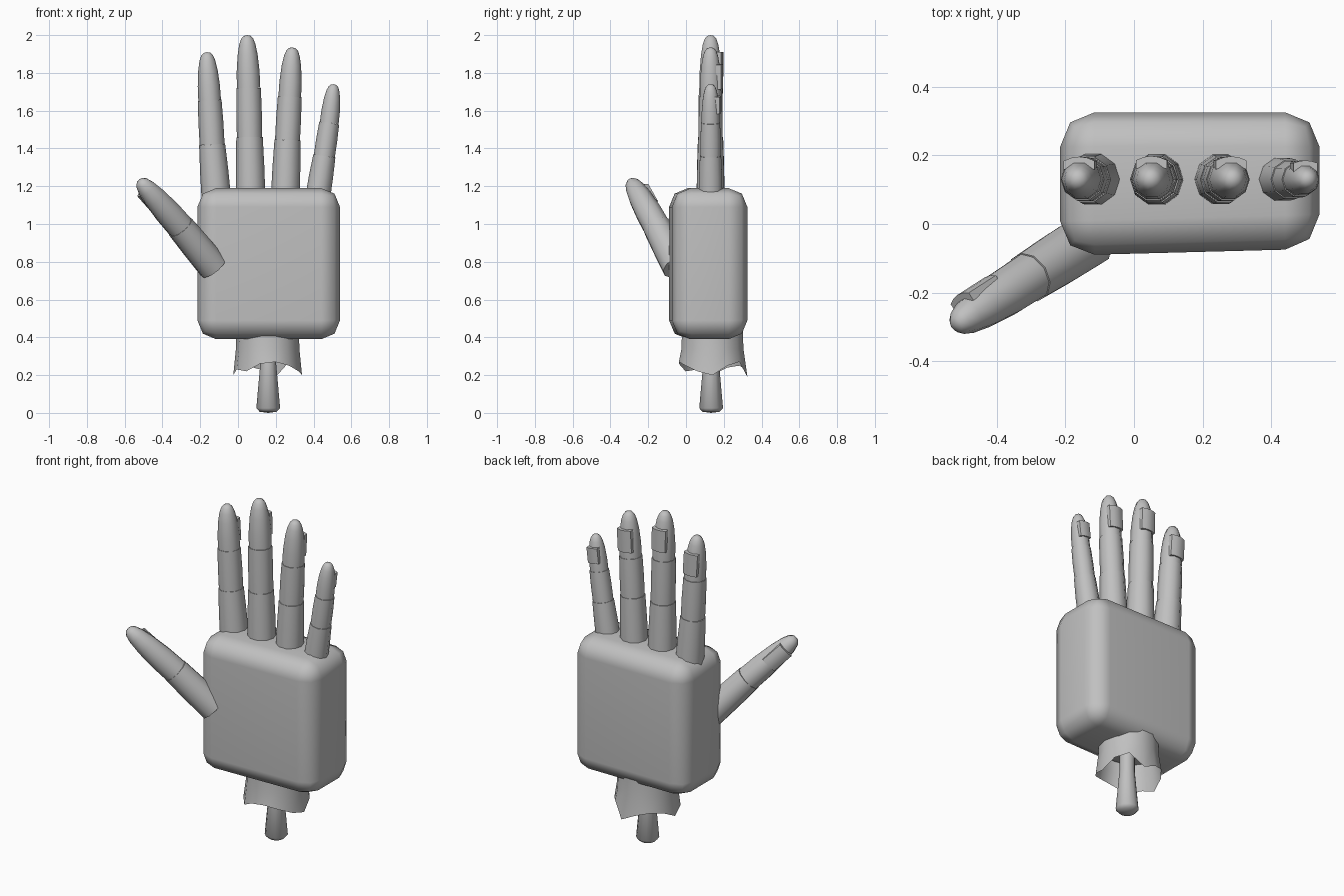
import bpy, bmesh, math
from mathutils import Vector, Matrix

if "Cube" in bpy.data.objects:
    bpy.data.objects.remove(bpy.data.objects["Cube"])

skin = bpy.data.materials.new("plain_grey")
skin.diffuse_color = (0.53, 0.53, 0.53, 1)
skin.use_nodes = True
skin.node_tree.nodes["Principled BSDF"].inputs["Base Color"].default_value = skin.diffuse_color


def finish(name, bm, angle=50, matrix=None):
    bmesh.ops.recalc_face_normals(bm, faces=bm.faces)
    mesh = bpy.data.meshes.new(name)
    bm.to_mesh(mesh)
    bm.free()
    mesh.materials.append(skin)
    ob = bpy.data.objects.new(name, mesh)
    bpy.context.collection.objects.link(ob)
    if matrix:
        ob.matrix_world = matrix
    bpy.ops.object.select_all(action='DESELECT')
    ob.select_set(True)
    bpy.context.view_layer.objects.active = ob
    bpy.ops.object.shade_smooth_by_angle(angle=math.radians(angle))
    return ob


def frame(origin, axis, back):
    """Local z along the axis, local y towards the back of the hand."""
    z = Vector(axis).normalized()
    y = Vector(back)
    y = (y - z * y.dot(z)).normalized()
    x = y.cross(z)
    m = Matrix((x, y, z)).transposed().to_4x4()
    m.translation = Vector(origin)
    return m


def lathe(name, profile, matrix, sides=10):
    """Turn (radius, height) points around local z; radius 0 makes a pole."""
    bm = bmesh.new()
    rings = []
    for r, h in profile:
        if r == 0:
            rings.append([bm.verts.new((0, 0, h))] * sides)
        else:
            rings.append([bm.verts.new((r * math.cos(math.tau * i / sides),
                                        r * math.sin(math.tau * i / sides), h))
                          for i in range(sides)])
    for a, b in zip(rings, rings[1:]):
        for i in range(sides):
            j = (i + 1) % sides
            quad = list(dict.fromkeys((a[i], a[j], b[j], b[i])))
            bm.faces.new(quad)
    for ring in (rings[0], rings[-1]):
        if len(set(ring)) > 2:
            bm.faces.new(ring)
    return finish(name, bm, 55, matrix)


def nail(name, matrix, width, height, offset):
    """Curved plate with a thin raised rim edge on the back of a fingertip."""
    bm = bmesh.new()
    cols = 5
    grid = []
    for k in range(2):
        z = (k - 0.5) * height
        row = []
        for i in range(cols):
            x = (i / (cols - 1) - 0.5) * width
            row.append(bm.verts.new((x, offset - 6 * x * x, z)))
        grid.append(row)
    for i in range(cols - 1):
        bm.faces.new((grid[0][i], grid[0][i + 1], grid[1][i + 1], grid[1][i]))
    ret = bmesh.ops.extrude_face_region(bm, geom=list(bm.faces))
    for v in ret["geom"]:
        if isinstance(v, bmesh.types.BMVert):
            v.co.y -= 0.026
    finish(name, bm, 35, matrix)


TIP = [(1, 0), (0.98, 0.3), (0.86, 0.62), (0.70, 0.82), (0.52, 0.93), (0.3, 0.985), (0, 1)]


def digit(name, points, radii, back, nail_size, nail_drop, nail_off):
    """Tapered segments between points; the last one ends in a rounded tip."""
    pts = [Vector(p) for p in points]
    for i, (a, b) in enumerate(zip(pts, pts[1:])):
        length = (b - a).length
        m = frame(a, b - a, back)
        if i < len(pts) - 2:
            prof = [(radii[i], 0), ((radii[i] + radii[i + 1]) / 2 + 0.003, length * 0.5),
                    (radii[i + 1] + 0.003, length)]
            lathe(f"{name}_segment_{i + 1}", prof, m)
        else:
            lathe(f"{name}_tip", [(radii[i] * r, length * h) for r, h in TIP], m)
            place = m @ Matrix.Translation((0, 0, length - nail_drop))
            nail(f"{name}_nail", place, *nail_size, nail_off)


# Palm: rounded block
bm = bmesh.new()
bmesh.ops.create_cube(bm, size=1)
for v in bm.verts:
    v.co = Vector((0.1625 + v.co.x * 0.755, 0.1225 + v.co.y * 0.405, 0.79 + v.co.z * 0.8))
    if v.co.y < 0:
        v.co.y += -0.012 if v.co.x < 0 else 0.008
bmesh.ops.bevel(bm, geom=list(bm.edges), offset=0.1, segments=2, profile=0.5, affect='EDGES')
palm = finish("palm", bm, 60)
palm.modifiers.new("even_shading", 'WEIGHTED_NORMAL').keep_sharp = True

# Fingers: (x, z) joints from inside the palm to the tip
Y = 0.13
fingers = {
    "index_finger": ([(-0.115, 1.14), (-0.137, 1.42), (-0.150, 1.655), (-0.165, 1.91)],
                     (0.078, 0.066, 0.060), (0.09, 0.13), 0.155, 0.066),
    "middle_finger": ([(0.067, 1.14), (0.061, 1.46), (0.056, 1.72), (0.048, 2.0)],
                      (0.078, 0.067, 0.062), (0.09, 0.13), 0.155, 0.068),
    "ring_finger": ([(0.250, 1.14), (0.262, 1.445), (0.274, 1.675), (0.288, 1.935)],
                    (0.076, 0.066, 0.060), (0.09, 0.13), 0.155, 0.067),
    "little_finger": ([(0.422, 1.14), (0.457, 1.36), (0.483, 1.535), (0.507, 1.74)],
                      (0.066, 0.056, 0.050), (0.07, 0.09), 0.11, 0.055),
}
for name, (joints, radii, size, drop, off) in fingers.items():
    digit(name, [(x, Y, z) for x, z in joints], radii, (0, 1, 0), size, drop, off)

# Thumb: leans outwards and forwards
digit("thumb", [(-0.13, -0.045, 0.772), (-0.305, -0.155, 0.985), (-0.522, -0.295, 1.232)],
      (0.082, 0.073), (-0.5, 0.8, 0), (0.09, 0.13), 0.14, 0.07)

# Wrist cuff: open sleeve with a torn lower edge
bm = bmesh.new()
torn = [0.20, 0.25, 0.27, 0.19, 0.23, 0.25, 0.24, 0.20, 0.23, 0.22, 0.26, 0.27, 0.25, 0.22]
n = len(torn)
rows = []
for level in range(3):
    ring = []
    for i, low in enumerate(torn):
        a = math.tau * i / n
        r = (0.182, 0.168, 0.165)[level]
        if level == 0 and i == 3:
            r = 0.19
        z = (low, 0.34, 0.45)[level]
        ring.append(bm.verts.new((0.157 + r * math.cos(a), 0.14 + r * math.sin(a), z)))
    rows.append(ring)
for a, b in zip(rows, rows[1:]):
    for i in range(n):
        j = (i + 1) % n
        bm.faces.new((a[i], a[j], b[j], b[i]))
finish("wrist_cuff", bm, 60)

# Arm bone: flared rod with a slightly domed end
lathe("arm_bone", [(0, 0), (0.045, 0.006), (0.063, 0.025), (0.042, 0.26), (0.042, 0.42)],
      Matrix.Translation((0.16, 0.133, 0)), 12)
